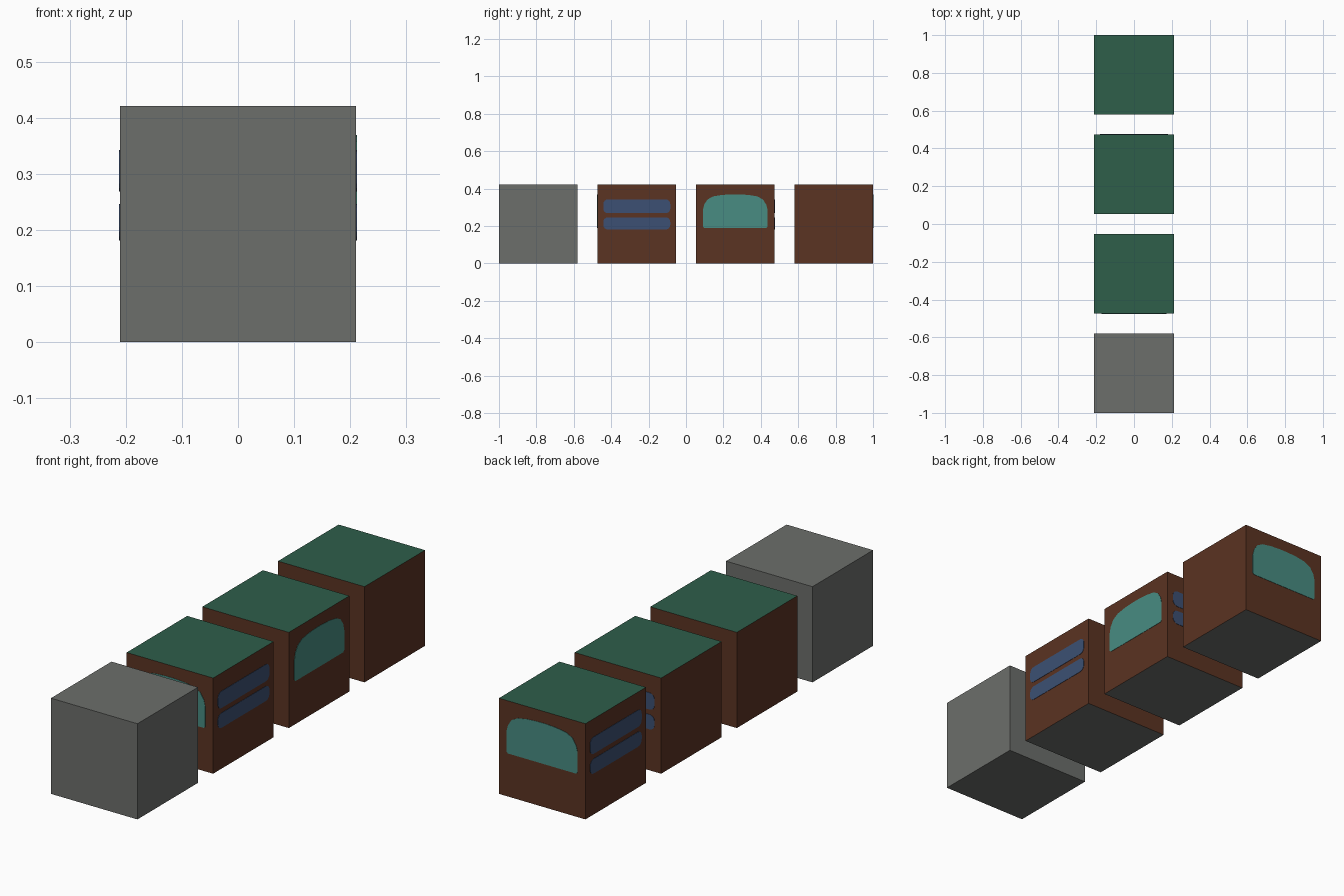
import bpy, bmesh, math
from mathutils import Matrix, Vector

if "Cube" in bpy.data.objects:
    bpy.data.objects.remove(bpy.data.objects["Cube"])

SIZE = 8 / 19        # edge of one cube
PITCH = 10 / 19      # distance between cube centres
H = SIZE / 2


def material(name, r, g, b):
    lin = [((c / 255 + 0.055) / 1.055) ** 2.4 for c in (r, g, b)]
    m = bpy.data.materials.new(name)
    m.diffuse_color = (*lin, 1)
    m.use_nodes = True
    m.node_tree.nodes["Principled BSDF"].inputs["Base Color"].default_value = m.diffuse_color
    return m


GREY = material("grey", 108, 110, 107)
BROWN = material("brown", 91, 51, 34)
GREEN = material("green", 46, 94, 74)
TEAL = material("teal", 72, 140, 130)
BLUE = material("blue", 60, 80, 115)


def finish(bm, name, mats, matrix):
    mesh = bpy.data.meshes.new(name)
    bm.to_mesh(mesh)
    bm.free()
    for m in mats:
        mesh.materials.append(m)
    ob = bpy.data.objects.new(name, mesh)
    ob.matrix_world = matrix
    bpy.context.collection.objects.link(ob)
    return ob


def cube(name, matrix, side, top, bottom):
    """Cube standing on z = 0, coloured by face direction."""
    bm = bmesh.new()
    bmesh.ops.create_cube(bm, size=SIZE, matrix=Matrix.Translation((0, 0, H)))
    for f in bm.faces:
        f.material_index = 1 if f.normal.z > 0.5 else 2 if f.normal.z < -0.5 else 0
    return finish(bm, name, [side, top, bottom], matrix)


def plate(name, matrix, outline, mat):
    """Thin plate on the +x face; outline is (y, z) points, counter-clockwise."""
    bm = bmesh.new()
    face = bm.faces.new([bm.verts.new((H - 0.001, y, z)) for y, z in outline])
    ext = bmesh.ops.extrude_face_region(bm, geom=[face], use_keep_orig=True)
    moved = [v for v in ext["geom"] if isinstance(v, bmesh.types.BMVert)]
    bmesh.ops.translate(bm, verts=moved, vec=Vector((0.0025, 0, 0)))
    bmesh.ops.recalc_face_normals(bm, faces=bm.faces[:])
    return finish(bm, name, [mat], matrix)


def rounded_bar(half, z0, z1, r, steps=4):
    pts = []
    corners = [(half - r, z0 + r, -90), (half - r, z1 - r, 0),
               (-half + r, z1 - r, 90), (-half + r, z0 + r, 180)]
    for cy, cz, start in corners:
        for i in range(steps + 1):
            a = math.radians(start + 90 * i / steps)
            pts.append((cy + r * math.cos(a), cz + r * math.sin(a)))
    return pts


# Windscreen outline: right half, mirrored for the left
half = [(0.166, 0.190), (0.173, 0.197), (0.173, 0.285), (0.166, 0.314),
        (0.148, 0.342), (0.118, 0.358), (0.07, 0.366), (0.02, 0.369)]
window = half + [(-y, z) for y, z in reversed(half)]

# Plain grey cube at the front
cube("grey_cube", Matrix.Translation((0, -1.5 * PITCH, 0)), GREY, GREY, GREY)

# Three painted cubes, each turned a further quarter turn
for i, label in enumerate(("front", "middle", "back")):
    place = (Matrix.Translation((0, (i - 0.5) * PITCH, 0))
             @ Matrix.Rotation(math.radians(90 * (i - 1)), 4, 'Z'))
    cube(label + "_cube", place, BROWN, GREEN, GREY)
    plate(label + "_window", place, window, TEAL)
    # Two stripes on the next side round
    side = place @ Matrix.Rotation(math.radians(90), 4, 'Z')
    plate(label + "_upper_stripe", side, rounded_bar(0.179, 0.268, 0.342, 0.024), BLUE)
    plate(label + "_lower_stripe", side, rounded_bar(0.179, 0.181, 0.246, 0.024), BLUE)
